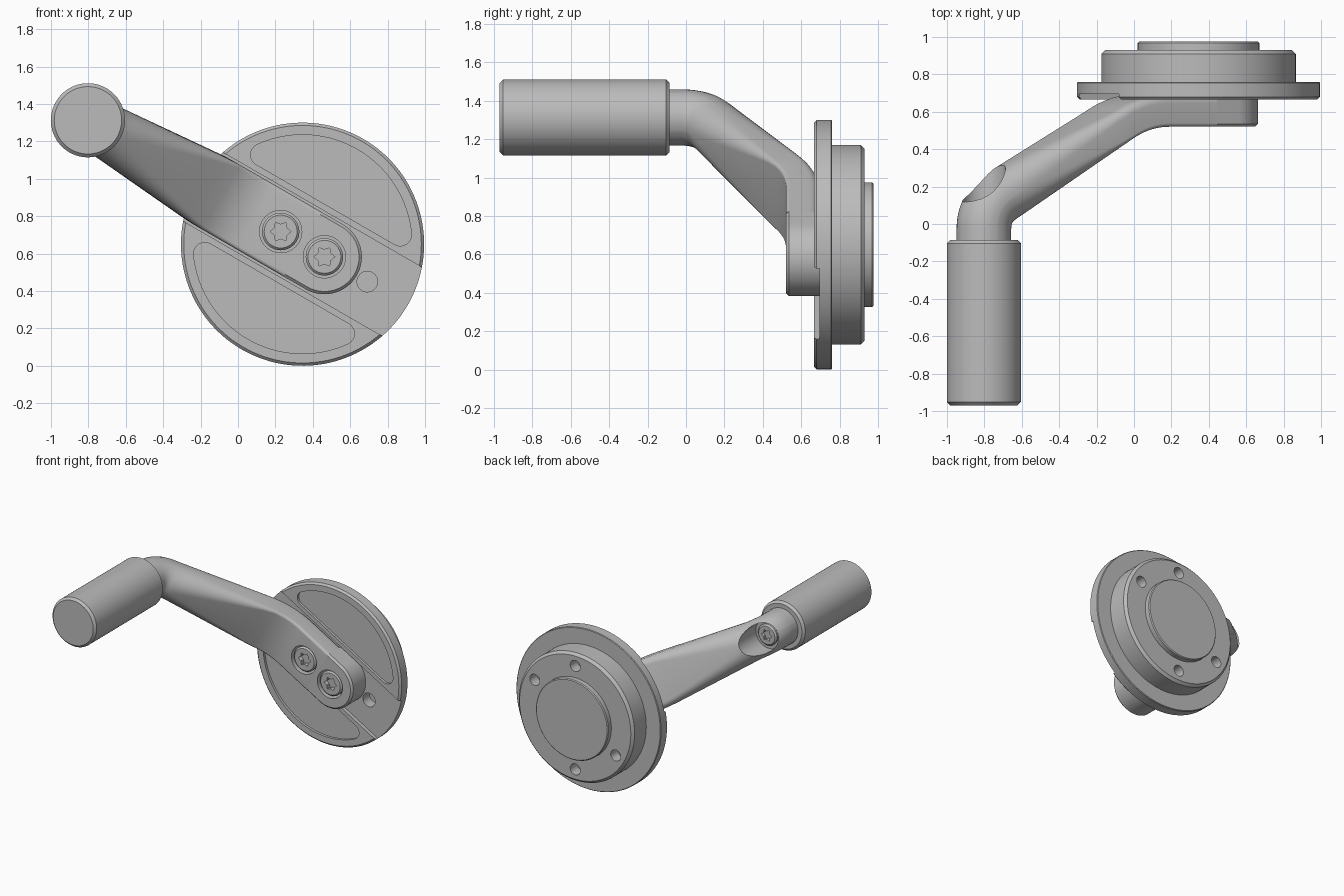
import bpy, bmesh
from math import sin, cos, tan, pi, sqrt, radians
from mathutils import Matrix, Vector

cube = bpy.data.objects.get("Cube")
if cube:
    bpy.data.objects.remove(cube, do_unlink=True)

grey = bpy.data.materials.new("plain_grey")
grey.use_nodes = True
COLOUR = (0.5, 0.5, 0.5, 1)
grey.diffuse_color = COLOUR
grey.node_tree.nodes["Principled BSDF"].inputs["Base Color"].default_value = COLOUR

# Local frame: x along the arm, y across it, z towards the front; origin on the disc axis
TILT = radians(30)
FRAME = Matrix(((cos(TILT), sin(TILT), 0, 0.345),
                (0, 0, -1, 0),
                (-sin(TILT), cos(TILT), 0, 0.65),
                (0, 0, 0, 1)))
GRIP_U = -1.325      # handle axis position along the arm
SCREW_U = 0.135      # clamp screw offset from the disc axis


def skin(name, rings):
    """Join matching rings of points into a closed solid."""
    bm = bmesh.new()
    loops = [[bm.verts.new(FRAME @ Vector(p)) for p in ring] for ring in rings]
    n = len(loops[0])
    for a, b in zip(loops, loops[1:]):
        for i in range(n):
            j = (i + 1) % n
            bm.faces.new((a[i], a[j], b[j], b[i]))
    bm.faces.new(loops[0])
    bm.faces.new(loops[-1])
    bmesh.ops.recalc_face_normals(bm, faces=bm.faces)
    mesh = bpy.data.meshes.new(name)
    bm.to_mesh(mesh)
    bm.free()
    mesh.materials.append(grey)
    obj = bpy.data.objects.new(name, mesh)
    bpy.context.collection.objects.link(obj)
    return obj


def prism(name, outline, h0, h1):
    return skin(name, [[(u, v, h) for u, v in outline] for h in (h0, h1)])


def lathe(name, profile, u=0, v=0, segments=96):
    turn = [2 * pi * i / segments for i in range(segments)]
    return skin(name, [[(u + r * cos(a), v + r * sin(a), h) for a in turn]
                       for r, h in profile])


def cut(obj, *cutters):
    """Subtract the cutters from the part, then discard them."""
    bpy.context.view_layer.objects.active = obj
    for c in cutters:
        c.hide_render = True
        mod = obj.modifiers.new("cut", "BOOLEAN")
        mod.operation, mod.solver, mod.object = "DIFFERENCE", "EXACT", c
        bpy.ops.object.modifier_apply(modifier=mod.name)
        bpy.data.objects.remove(c, do_unlink=True)
    return obj


def arc(cu, cv, r, a0, a1, steps):
    return [(cu + r * cos(a0 + (a1 - a0) * i / steps),
             cv + r * sin(a0 + (a1 - a0) * i / steps)) for i in range(steps + 1)]


def crescent(side):
    """Rounded circle segment beside the slot."""
    big, small, chord = 0.585, 0.06, 0.245
    cv = chord + small
    cu = sqrt((big - small) ** 2 - cv ** 2)
    a = Vector((1, 0)).angle(Vector((cu, cv)))
    pts = (arc(cu, cv, small, -pi / 2, a, 8) + arc(0, 0, big, a, pi - a, 40)[1:-1]
           + arc(-cu, cv, small, pi - a, 1.5 * pi, 8))
    return prism("pocket_cutter", [(u, side * v) for u, v in pts], -0.685, -0.5)


parts = []

# Mounting disc with stepped hub and centre cap
disc = lathe("mounting_disc", [
    (0.635, -0.665), (0.65, -0.68), (0.65, -0.755), (0.645, -0.76),
    (0.52, -0.76), (0.52, -0.91), (0.50, -0.93),
    (0.325, -0.93), (0.325, -0.968), (0.318, -0.975)], segments=128)
slot = prism("slot_cutter", [(-1, -0.212), (1, -0.212), (1, 0.212), (-1, 0.212)], -0.695, -0.5)
cut(disc, slot, crescent(1), crescent(-1),
    lathe("pin_hole_cutter", [(0.055, -0.78), (0.055, -0.6)], u=0.4, segments=32))
for angle in (60, 120, 240, 300):
    a = radians(angle)
    cut(disc, lathe("bolt_hole_cutter", [(0.045, -1), (0.045, -0.84)],
                    0.42 * cos(a), 0.42 * sin(a), 32))
parts.append(disc)

# Round handle
parts.append(lathe("handle", [(0.18, 0.085), (0.198, 0.103), (0.198, 0.952), (0.18, 0.97)],
                   u=GRIP_U))


# Cranked arm: round at the handle, flat rounded bar at the disc
def fillet_path(points, trims, steps=12):
    """Polyline with rounded corners, as (position, tangent) pairs."""
    pts = [Vector(p) for p in points]
    out = [(pts[0], (pts[1] - pts[0]).normalized())]
    for p, q, r, t in zip(pts, pts[1:], pts[2:], trims):
        d0, d1 = (q - p).normalized(), (r - q).normalized()
        for i in range(steps + 1):
            k = i / steps
            pos = (q - d0 * t) * (1 - k) ** 2 + q * 2 * k * (1 - k) + (q + d1 * t) * k * k
            out.append((pos, (d0 * (1 - k) + d1 * k).normalized()))
        if len(out) < 2 * steps:          # extra stations on the sloping run
            start, stop = q + d1 * t, r - d1 * trims[1]
            out += [(start.lerp(stop, i / 10), d1) for i in range(1, 10)]
    out.append((pts[-1], (pts[-1] - pts[-2]).normalized()))
    return out


def bar_section(pos, tangent):
    f = min(1, max(0, (pos.x + 1.22) / 0.65)) if pos.x > GRIP_U + 0.01 else 0
    mix = lambda a, b: a + (b - a) * f
    w, t = mix(0.146, 0.2), mix(0.146, 0.0875)
    front, back = mix(0.145, 0.02), mix(0.145, 0.05)
    outline = []
    for sv, st, r, a0 in ((1, 1, front, 0), (-1, 1, front, pi / 2),
                          (-1, -1, back, pi), (1, -1, back, 1.5 * pi)):
        outline += arc(sv * (w - r), st * (t - r), r, a0, a0 + pi / 2, 8)
    normal = Vector((-tangent.y, tangent.x))
    return [(pos.x + normal.x * b, a, pos.y + normal.y * b) for a, b in outline]


PAD_H = -0.6075
bend_u = -0.423
bend_h = PAD_H + (bend_u - GRIP_U) * tan(radians(30))
path = fillet_path([(GRIP_U, 0.15), (GRIP_U, bend_h), (bend_u, PAD_H), (0, PAD_H)],
                   (0.115, 0.14))
arm = skin("crank_arm", [bar_section(p, t) for p, t in path])
BORE = [(0.113, -0.62), (0.113, -0.4)]
cut(arm, lathe("bore_cutter", BORE, u=-SCREW_U, segments=48),
    lathe("seat_cutter", [(0.115, -0.6), (0.115, -0.085)], u=GRIP_U, segments=48))
parts.append(arm)


# Rounded clamp pad at the arm's end
def pad_outline(r):
    return [(0, -r)] + arc(SCREW_U, 0, r, -pi / 2, pi / 2, 40) + [(0, r)]


pad = skin("clamp_pad", [[(u, v, h) for u, v in pad_outline(r)]
                         for r, h in ((0.2, -0.695), (0.2, -0.535), (0.185, -0.52))])
cut(pad, lathe("bore_cutter", BORE, u=SCREW_U, segments=48))
parts.append(pad)


# Star-socket screws
def screw(name, u, base, top, r):
    s = 1 if top > base else -1
    head = lathe(name, [(r, base), (r, top - 0.012 * s), (r - 0.012, top)], u, segments=48)
    star = []
    for i in range(12):
        rad, a = (0.056 if i % 2 else 0.038) * r / 0.1, pi * i / 6
        star.append((u + rad * cos(a), rad * sin(a)))
    cut(head, prism("star_cutter", star, top - 0.035 * s, top + 0.05 * s))
    parts.append(head)


screw("upper_clamp_screw", -SCREW_U, -0.64, -0.527, 0.1)
screw("lower_clamp_screw", SCREW_U, -0.64, -0.527, 0.1)
screw("handle_screw", GRIP_U, -0.04, -0.11, 0.085)

# Smooth the curved sides and keep the edges crisp
bpy.ops.object.select_all(action="DESELECT")
for obj in parts:
    obj.select_set(True)
bpy.context.view_layer.objects.active = parts[0]
bpy.ops.object.shade_smooth_by_angle(angle=radians(30))
